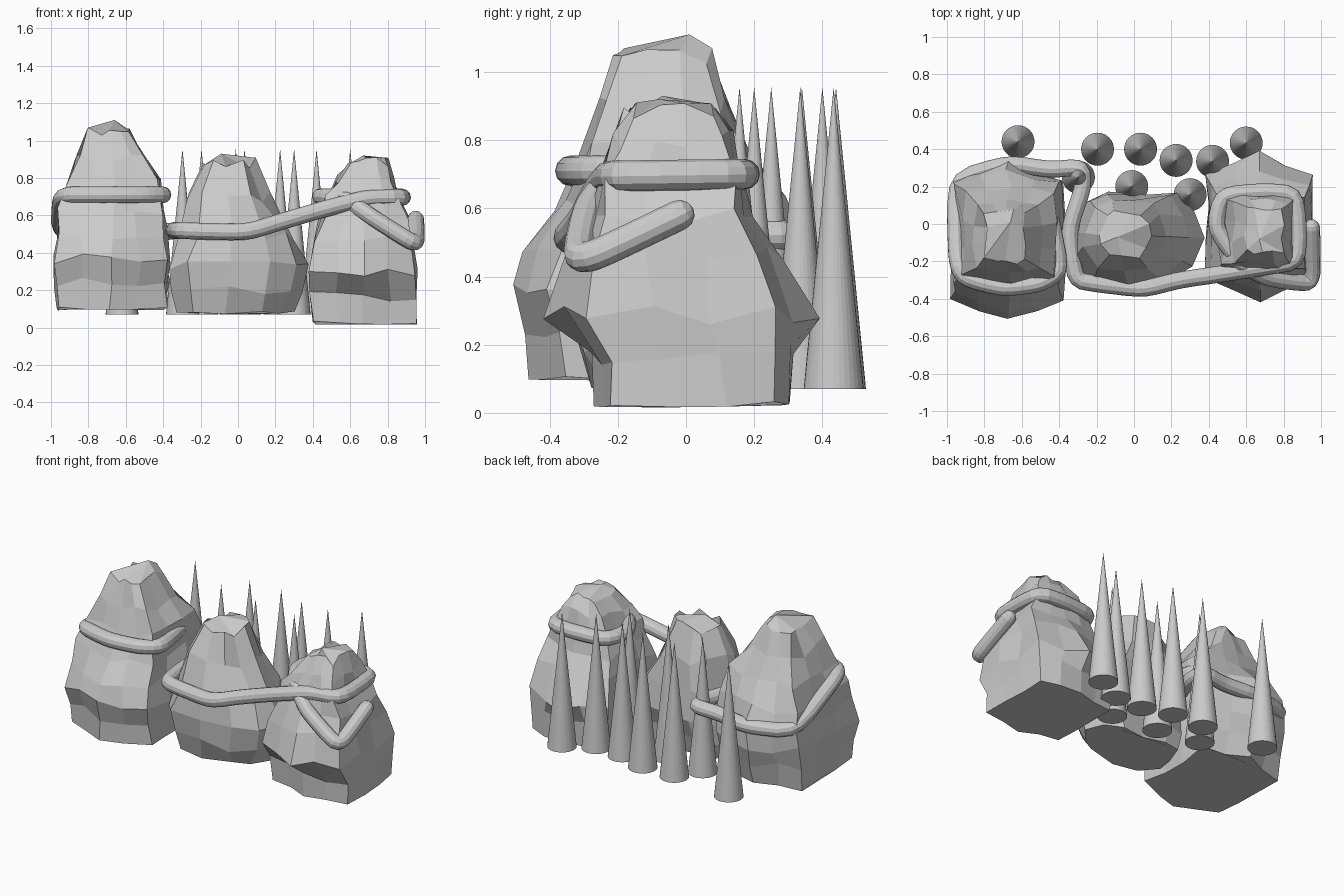
import bpy, bmesh, math, random
from mathutils import Vector

random.seed(4)


def make_object(name, bm):
    bmesh.ops.recalc_face_normals(bm, faces=bm.faces)
    mesh = bpy.data.meshes.new(name)
    bm.to_mesh(mesh)
    bm.free()
    obj = bpy.data.objects.new(name, mesh)
    bpy.context.collection.objects.link(obj)
    return obj


def outline(corner):
    # one ring: flat sides in x, blunt points at front and back
    half = [(0, -1), (0.5, -(1 + corner) / 2), (1, -corner), (1, -corner / 3),
            (1, corner / 3), (1, corner), (0.5, (1 + corner) / 2)]
    return half + [(0, 1)] + [(-x, y) for x, y in reversed(half[1:])]


ROUND = [(-0.1, -1), (0.45, -0.9), (0.8, -0.5), (1, 0.0), (0.85, 0.55), (0.6, 0.95),
         (0.1, 0.9), (-0.4, 1), (-0.75, 0.8), (-0.97, 0.1), (-1, -0.4), (-0.7, -0.95)]


def rock(name, rings, peak, shape=None):
    """Each ring: z, x0, x1, y0, y1, corner factor."""
    bm = bmesh.new()
    loops = []
    for k, (z, x0, x1, y0, y1, c) in enumerate(rings):
        j = 0.015
        h = 0.012 if k == 0 else 0.03
        loop = []
        for u, v in shape or outline(c):
            loop.append(bm.verts.new(((x0 + x1) / 2 + u * (x1 - x0) / 2 + random.uniform(-j, j),
                                      (y0 + y1) / 2 + v * (y1 - y0) / 2 + random.uniform(-j, j),
                                      z + random.uniform(-h, h))))
        loops.append(loop)
    n = len(loops[0])
    for a, b in zip(loops, loops[1:]):
        for i in range(n):
            bm.faces.new((a[i], a[(i + 1) % n], b[(i + 1) % n], b[i]))
    bm.faces.new(loops[0][::-1])
    top = loops[-1]
    tip = bm.verts.new(peak)
    for i in range(0, n, 2):
        bm.faces.new((top[i], top[i + 1], top[(i + 2) % n], tip))
    return make_object(name, bm)


# Three faceted rocks
rock("left_rock", [
    (0.10, -0.97, -0.39, -0.45, 0.26, 0.75),
    (0.25, -0.975, -0.38, -0.47, 0.29, 0.75),
    (0.37, -0.975, -0.375, -0.52, 0.35, 0.72),
    (0.50, -0.97, -0.39, -0.48, 0.33, 0.74),
    (0.62, -0.95, -0.41, -0.39, 0.28, 0.80),
    (0.77, -0.91, -0.42, -0.31, 0.20, 0.88),
    (0.90, -0.85, -0.50, -0.26, 0.13, 0.92),
    (1.04, -0.79, -0.59, -0.21, 0.08, 0.90)], (-0.66, 0.01, 1.11))
rock("middle_rock", [
    (0.08, -0.34, 0.29, -0.27, 0.11, 0),
    (0.20, -0.37, 0.34, -0.31, 0.14, 0),
    (0.33, -0.37, 0.385, -0.34, 0.17, 0),
    (0.50, -0.32, 0.31, -0.32, 0.16, 0),
    (0.70, -0.26, 0.18, -0.25, 0.13, 0),
    (0.88, -0.18, 0.10, -0.18, 0.06, 0)], (-0.09, -0.07, 0.93), ROUND)
rock("right_rock", [
    (0.025, 0.41, 0.95, -0.26, 0.31, 0.85),
    (0.17, 0.395, 0.955, -0.28, 0.32, 0.82),
    (0.29, 0.39, 0.955, -0.42, 0.38, 0.68),
    (0.47, 0.41, 0.93, -0.34, 0.28, 0.76),
    (0.59, 0.45, 0.90, -0.29, 0.20, 0.82),
    (0.70, 0.48, 0.86, -0.25, 0.16, 0.88),
    (0.80, 0.53, 0.83, -0.22, 0.13, 0.90),
    (0.89, 0.60, 0.80, -0.16, 0.09, 0.90)], (0.67, -0.08, 0.92))

# Tall thin spikes behind the rocks
for i, (x, y) in enumerate([(-0.62, 0.44), (-0.195, 0.40), (0.035, 0.40), (0.225, 0.34),
                            (0.42, 0.335), (0.60, 0.433), (-0.012, 0.20), (0.30, 0.157),
                            (-0.297, 0.25)]):
    bpy.ops.mesh.primitive_cone_add(vertices=32, radius1=0.088, radius2=0, depth=0.885,
                                    location=(x, y, 0.5125))
    bpy.context.object.name = f"spike_{i + 1}"

# Rope winding round all three rocks
R = 0.045
path = [(-0.44, 0.01, 0.71), (-0.39, -0.25, 0.71), (-0.50, -0.32, 0.71), (-0.70, -0.345, 0.71),
        (-0.91, -0.29, 0.71), (-0.95, -0.2, 0.69), (-0.96, 0.24, 0.51), (-0.67, 0.325, 0.50),
        (-0.45, 0.29, 0.51), (-0.28, 0.305, 0.52), (-0.27, 0.20, 0.52), (-0.35, -0.03, 0.52),
        (-0.315, -0.30, 0.52), (-0.20, -0.32, 0.515), (0.05, -0.35, 0.51), (0.24, -0.30, 0.57),
        (0.48, -0.265, 0.64), (0.70, -0.23, 0.695), (0.885, -0.20, 0.695), (0.87, 0.16, 0.70),
        (0.70, 0.175, 0.70), (0.47, 0.155, 0.70), (0.43, -0.02, 0.70), (0.57, -0.21, 0.695),
        (0.70, -0.29, 0.60), (0.93, -0.32, 0.455), (0.955, -0.27, 0.46), (0.95, -0.02, 0.58)]
pts = [Vector(p) for p in path]
for f in (0.18, 0.25):  # round off the bends
    cut = [pts[0]]
    for a, b in zip(pts, pts[1:]):
        cut += [a.lerp(b, f), a.lerp(b, 1 - f)]
    pts = cut + [pts[-1]]


def cap(end, inner):
    # hemispherical end as points of shrinking radius
    d = (end - inner).normalized()
    return [(end + d * R * math.sin(t), max(math.cos(t), 0.01))
            for t in (math.radians(a) for a in (30, 60, 80, 90))]


full = cap(pts[0], pts[1])[::-1] + [(p, 1) for p in pts] + cap(pts[-1], pts[-2])
curve = bpy.data.curves.new("rope", "CURVE")
curve.dimensions = "3D"
curve.bevel_depth = R
curve.bevel_resolution = 4
curve.use_fill_caps = True
spline = curve.splines.new("POLY")
spline.points.add(len(full) - 1)
for sp, (p, r) in zip(spline.points, full):
    sp.co = (*p, 1)
    sp.radius = r
spline.use_smooth = False
rope = bpy.data.objects.new("rope", curve)
bpy.context.collection.objects.link(rope)
